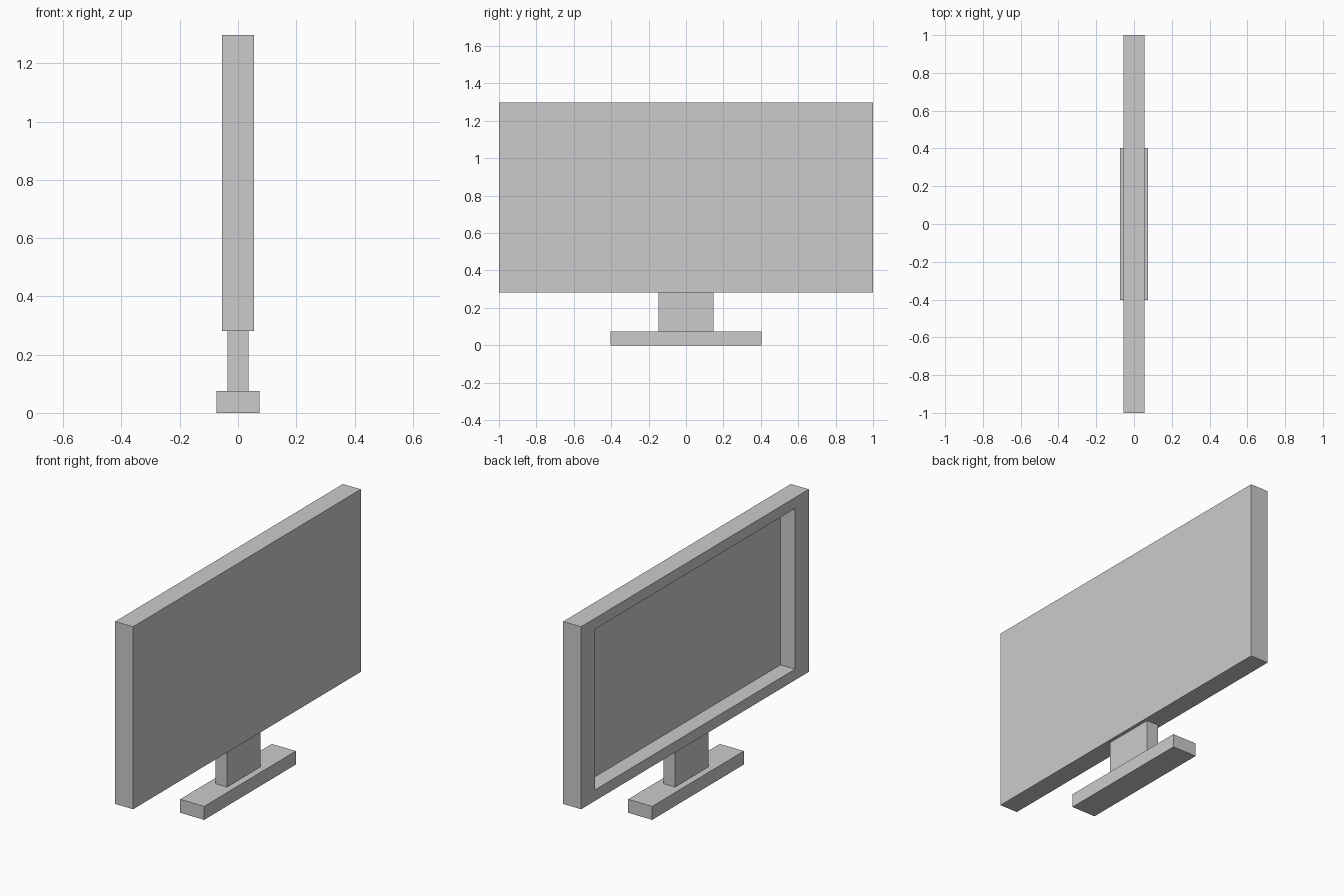
import bpy
import bmesh
from mathutils import Matrix, Vector

old = bpy.data.objects.get("Cube")
if old:
    bpy.data.objects.remove(old, do_unlink=True)

# One plain grey for the whole model
grey = bpy.data.materials.new("light_grey")
grey.use_nodes = True
grey.diffuse_color = (0.6, 0.6, 0.6, 1)
grey.node_tree.nodes["Principled BSDF"].inputs["Base Color"].default_value = grey.diffuse_color


def box(name, half_x, half_y, z0, z1, shape=None):
    """Box centred on x = y = 0 between two heights, optionally reshaped."""
    bm = bmesh.new()
    place = Matrix.Translation((0, 0, (z0 + z1) / 2))
    size = Matrix.Diagonal((2 * half_x, 2 * half_y, z1 - z0, 1))
    bmesh.ops.create_cube(bm, size=1, matrix=place @ size)
    if shape:
        shape(bm)
    mesh = bpy.data.meshes.new(name)
    bm.to_mesh(mesh)
    bm.free()
    mesh.materials.append(grey)
    obj = bpy.data.objects.new(name, mesh)
    bpy.context.collection.objects.link(obj)
    return obj


def recess_screen(bm):
    """Inset the -x face in proportion, then sink it straight in."""
    bm.normal_update()
    face = min(bm.faces, key=lambda f: f.normal.x)
    bmesh.ops.inset_individual(bm, faces=[face], thickness=0.01)
    centre = face.calc_center_median()
    corners = [e.verts for e in bm.edges]
    outer = [v.co.copy() for v in bm.verts if v not in face.verts[:] and v.co.x < 0]
    for v in face.verts:
        corner = min(outer, key=lambda co: (co - v.co).length)
        v.co = centre.lerp(corner, 0.88)
    ring = bmesh.ops.extrude_discrete_faces(bm, faces=[face])
    bmesh.ops.translate(bm, verts=ring["faces"][0].verts, vec=Vector((0.09, 0, 0)))


# Stand
box("base", 0.074, 0.403, 0, 0.075)
box("neck", 0.036, 0.148, 0.075, 0.282)

# Display with a sunken screen
box("display", 0.055, 1.0, 0.282, 1.297, recess_screen)
